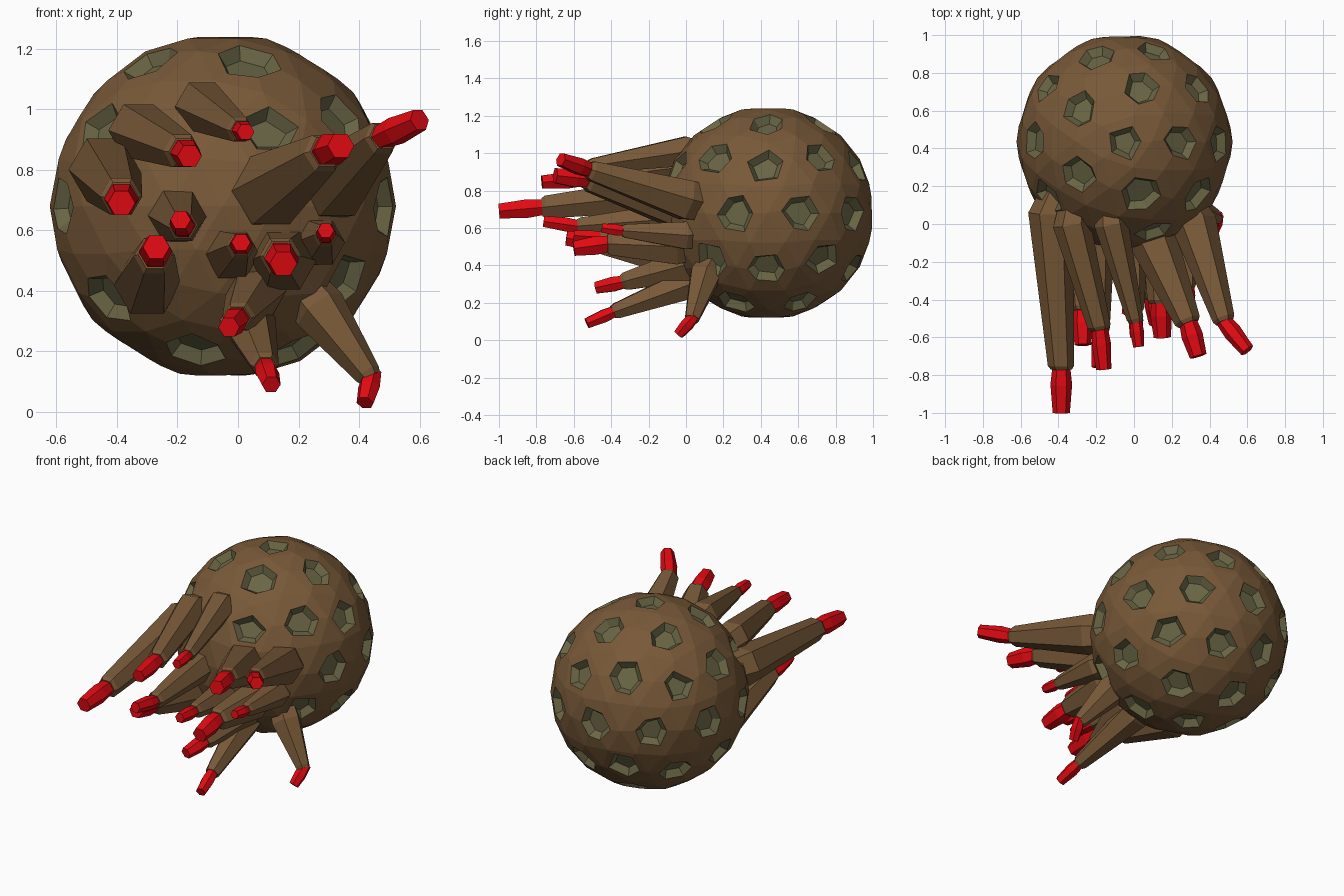
import bpy, bmesh, math, random
from mathutils import Vector

if "Cube" in bpy.data.objects:
    bpy.data.objects.remove(bpy.data.objects["Cube"])

CENTER = Vector((-0.05, 0.435, 0.68))
RADIUS = 0.572
random.seed(4)


def material(name, color):
    m = bpy.data.materials.new(name)
    m.diffuse_color = (*color, 1)
    m.use_nodes = True
    m.node_tree.nodes["Principled BSDF"].inputs["Base Color"].default_value = m.diffuse_color
    return m


BROWN = material("brown", (0.19, 0.10, 0.04))
OLIVE = material("olive", (0.14, 0.13, 0.06))
RED = material("red", (0.75, 0.003, 0.006))


def to_object(bm, name, *mats):
    bmesh.ops.recalc_face_normals(bm, faces=bm.faces)
    me = bpy.data.meshes.new(name)
    bm.to_mesh(me)
    bm.free()
    for m in mats:
        me.materials.append(m)
    ob = bpy.data.objects.new(name, me)
    bpy.context.collection.objects.link(ob)
    return ob


def loft(name, sections, mat, sides=6):
    """Skin of polygon rings along a path of (point, radius)."""
    bm = bmesh.new()
    axis = (sections[-1][0] - sections[0][0]).normalized()
    u = axis.cross(Vector((0, 0, 1))).normalized()
    v = axis.cross(u)
    rings = []
    for p, r in sections:
        rings.append([bm.verts.new(p + r * (u * math.cos(a) + v * math.sin(a)))
                      for a in (2 * math.pi * i / sides for i in range(sides))])
    for a, b in zip(rings, rings[1:]):
        for i in range(sides):
            j = (i + 1) % sides
            bm.faces.new((a[i], a[j], b[j], b[i]))
    bm.faces.new(rings[0])
    bm.faces.new(rings[-1])
    return to_object(bm, name, mat)


# Round body: faceted ball with pits on a coarser ball's vertices
ref = bmesh.new()
bmesh.ops.create_icosphere(ref, subdivisions=2, radius=RADIUS)
pit_points = [v.co.copy() for v in ref.verts]
ref.free()

bm = bmesh.new()
bmesh.ops.create_icosphere(bm, subdivisions=3, radius=RADIUS)


def has_pit(co):
    p = co + CENTER
    if p.y < 0.06 and not (p.x > 0 and p.z > 0.9):
        return False
    return any((co - q).length < 0.03 for q in pit_points)


pit_verts = [v for v in bm.verts if has_pit(v.co)]
rims = bmesh.ops.bevel(bm, geom=pit_verts, offset=0.1, offset_type='OFFSET',
                       segments=1, profile=0.5, affect='VERTICES')["faces"]
# Slightly irregular rims, kept on the ball
for v in {v for f in rims for v in f.verts}:
    jitter = Vector([random.uniform(-0.014, 0.014) for _ in range(3)])
    v.co = (v.co + jitter).normalized() * RADIUS * 0.99
bm.normal_update()
walls = bmesh.ops.inset_individual(bm, faces=rims, thickness=0.033, depth=-0.04)["faces"]
for f in list(rims) + list(walls):
    f.material_index = 1
bmesh.ops.translate(bm, verts=bm.verts, vec=CENTER)
to_object(bm, "body", BROWN, OLIVE)

# Spikes: base, base radius, end, end radius, claw tip
SPIKES = [
    ((-.44, .06, .80), .12, (-.385, -.77, .71), .070, (-.385, -1.0, .69)),
    ((-.33, .00, .93), .10, (-.18, -.56, .86), .062, (-.16, -.77, .845)),
    ((-.12, .00, 1.01), .09, (.01, -.52, .93), .045, (.025, -.65, .925)),
    ((.10, -.08, .73), .13, (.29, -.53, .86), .070, (.34, -.70, .88)),
    ((.32, .00, .75), .12, (.48, -.52, .91), .060, (.60, -.67, .965)),
    ((-.30, .00, .42), .11, (-.275, -.46, .52), .068, (-.27, -.64, .545)),
    ((-.20, -.05, .65), .10, (-.18, -.58, .61), .052, (-.19, -.76, .635)),
    ((-.02, -.08, .52), .09, (.01, -.46, .55), .048, (.01, -.60, .56)),
    ((.15, -.05, .50), .11, (.14, -.42, .515), .070, (.15, -.60, .49)),
    ((.27, .00, .56), .085, (.29, -.34, .585), .042, (.29, -.45, .60)),
    ((.06, .00, .40), .10, (.00, -.34, .31), .055, (-.03, -.48, .28)),
    ((.03, .04, .31), .095, (.09, -.39, .15), .048, (.11, -.53, .09)),
    ((.27, .10, .34), .09, (.44, .03, .11), .045, (.42, -.04, .03)),
]
for n, (base, rb, end, re, tip) in enumerate(SPIKES, 1):
    base, end, tip = Vector(base), Vector(end), Vector(tip)
    d = (end - base).normalized()
    # Tapered arm sunk into the body, with a chamfered end
    root = base - d * .08 + (CENTER - base) * .15
    loft(f"spike_{n}", [(root, rb * .85), (base, rb),
                        (end - d * .02, re), (end, re * .8)], BROWN)
    # Bent red claw
    t = (tip - end).normalized()
    loft(f"claw_{n}", [(end - t * .03, re * .65), (end + (tip - end) * .35, re * .82),
                       (tip, re * .65)], RED)
